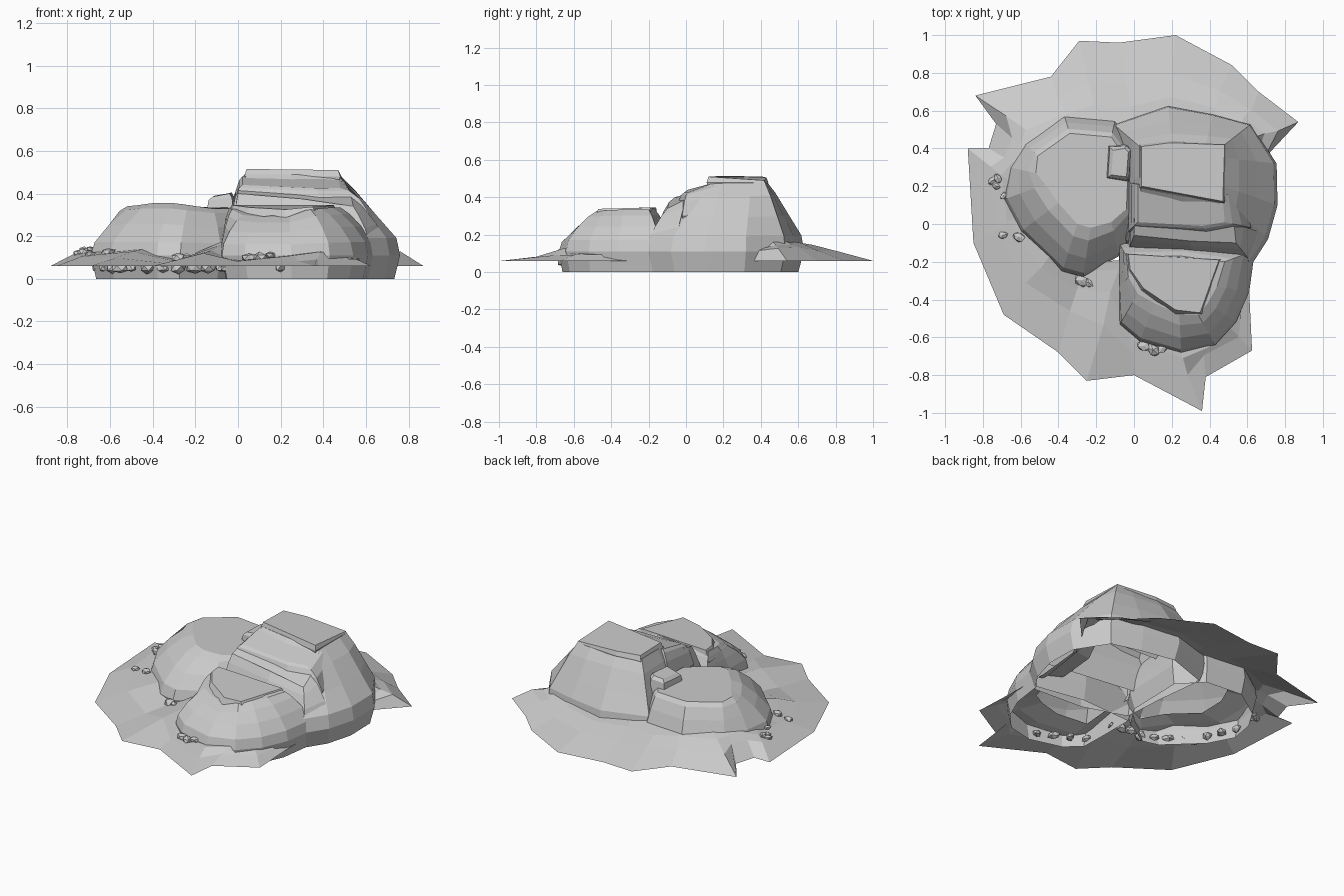
import bpy, bmesh, math, random
from mathutils import Vector, Matrix

random.seed(4)


def finish(name, bm, fix=True):
    if fix:
        bmesh.ops.recalc_face_normals(bm, faces=bm.faces)
    me = bpy.data.meshes.new(name)
    bm.to_mesh(me)
    bm.free()
    ob = bpy.data.objects.new(name, me)
    bpy.context.collection.objects.link(ob)
    return ob


def bridge(bm, a, b):
    n = len(a)
    for i in range(n):
        bm.faces.new((a[i], a[(i + 1) % n], b[(i + 1) % n], b[i]))


def rock(name, outline, top, levels, foot=0.0, belly=0.11):
    """Open-bottomed boulder: foot ring, widest ring, shoulder rings (inward, upward), flat top."""
    bm = bmesh.new()
    n = len(outline)
    cx = sum(p[0] for p in outline) / n
    cy = sum(p[1] for p in outline) / n
    rings = [[bm.verts.new((cx + (x - cx) * 0.93, cy + (y - cy) * 0.93, foot)) for x, y in outline]]
    for u, v in [(0, 0)] + levels + [(1, 1)]:
        rings.append([bm.verts.new((x + (tx - x) * u, y + (ty - y) * u, belly + (tz - belly) * v))
                      for (x, y), (tx, ty, tz) in zip(outline, top)])
    for a, b in zip(rings, rings[1:]):
        bridge(bm, a, b)
    bm.faces.new(rings[-1])
    return finish(name, bm)


# Large boulder on the right
rock("large_boulder",
     [(-0.05, -0.10), (0.25, -0.20), (0.62, -0.22), (0.71, -0.08), (0.76, 0.10), (0.755, 0.32),
      (0.62, 0.53), (0.42, 0.585), (0.18, 0.63), (-0.11, 0.53), (-0.07, 0.20)],
     [(0.04, 0.19, .49), (0.25, 0.15, .49), (0.44, 0.13, .48), (0.47, 0.14, .48), (0.475, 0.20, .48),
      (0.48, 0.35, .48), (0.48, 0.42, .485), (0.38, 0.42, .49), (0.20, 0.42, .50), (0.03, 0.41, .49), (0.03, 0.25, .49)],
     [(0.06, 0.22), (0.38, 0.50), (0.72, 0.80)])
# Slab and stepped ledges of the large boulder
rock("top_slab",
     [(0.03, 0.19), (0.48, 0.11), (0.485, 0.42), (0.20, 0.44), (0.03, 0.42)],
     [(0.04, 0.20, .515), (0.47, 0.12, .51), (0.48, 0.42, .49), (0.19, 0.43, .505), (0.04, 0.41, .51)],
     [], foot=0.42, belly=0.48)
rock("upper_ledge",
     [(-0.03, 0.22), (-0.03, -0.04), (0.40, -0.06), (0.62, -0.02), (0.56, 0.20)],
     [(0.02, 0.21, .48), (0.02, 0.01, .44), (0.36, -0.01, .425), (0.48, 0.01, .425), (0.47, 0.14, .475)],
     [(0.35, 0.6), (0.7, 0.9)], foot=0.25, belly=0.3)
rock("lower_ledge",
     [(-0.03, 0.05), (-0.03, -0.14), (0.30, -0.18), (0.62, -0.20), (0.70, -0.05)],
     [(0.00, 0.03, .425), (0.00, -0.06, .40), (0.30, -0.09, .375), (0.54, -0.10, .34), (0.53, 0.0, .39)],
     [(0.3, 0.45), (0.7, 0.8)], foot=0.1, belly=0.15)

# Left boulder
rock("left_boulder",
     [(-0.69, 0.13), (-0.66, 0.30), (-0.58, 0.43), (-0.37, 0.575), (-0.10, 0.55), (0.04, 0.40), (0.03, 0.0),
      (-0.08, -0.17), (-0.27, -0.28), (-0.38, -0.25), (-0.60, -0.04)],
     [(-0.47, 0.21, .345), (-0.52, 0.27, .34), (-0.51, 0.36, .335), (-0.34, 0.48, .34), (-0.12, 0.46, .335),
      (-0.03, 0.33, .335), (-0.04, 0.08, .33), (-0.12, 0.01, .33), (-0.23, -0.02, .345), (-0.30, 0.0, .355),
      (-0.40, 0.11, .355)],
     [(0.08, 0.26), (0.38, 0.60), (0.74, 0.90)])

# Front boulder and its raised cap
rock("front_boulder",
     [(-0.08, -0.10), (-0.08, -0.34), (-0.075, -0.53), (0.03, -0.62), (0.25, -0.68), (0.43, -0.64),
      (0.54, -0.52), (0.61, -0.36), (0.64, -0.14), (0.30, -0.08)],
     [(-0.04, -0.17, .335), (-0.03, -0.28, .325), (0.02, -0.37, .30), (0.11, -0.42, .29), (0.24, -0.48, .29),
      (0.34, -0.48, .325), (0.39, -0.42, .33), (0.44, -0.33, .335), (0.48, -0.20, .335), (0.25, -0.17, .34)],
     [(0.08, 0.28), (0.38, 0.60), (0.72, 0.86)])
rock("front_cap",
     [(-0.06, -0.15), (-0.05, -0.25), (0.03, -0.36), (0.22, -0.48), (0.38, -0.49), (0.48, -0.18)],
     [(-0.03, -0.16, .345), (-0.02, -0.24, .345), (0.05, -0.34, .335), (0.22, -0.455, .325), (0.35, -0.47, .338),
      (0.45, -0.19, .345)],
     [], foot=0.25, belly=0.28)

# Small wedged stone between the boulders
rock("wedged_stone",
     [(-0.15, 0.24), (-0.02, 0.22), (-0.01, 0.40), (-0.03, 0.42), (-0.14, 0.42)],
     [(-0.12, 0.26, .385), (-0.04, 0.25, .40), (-0.03, 0.38, .405), (-0.05, 0.40, .40), (-0.11, 0.39, .39)],
     [(0.4, 0.8)], foot=0.25, belly=0.30)

# Ragged earth skirt: rim at constant height, climbing unevenly to the foot of each boulder
outer = [(0.36, -0.99), (0.38, -0.81), (0.625, -0.67), (0.61, -0.36), (0.61, -0.10), (0.64, 0.20), (0.72, 0.38),
         (0.87, 0.54), (0.66, 0.70), (0.52, 0.84), (0.22, 1.0), (-0.08, 0.96), (-0.29, 0.97), (-0.44, 0.78),
         (-0.84, 0.68), (-0.73, 0.53), (-0.77, 0.40), (-0.88, 0.40), (-0.85, -0.10), (-0.69, -0.48),
         (-0.40, -0.68), (-0.25, -0.83), (0.0, -0.80)]
inner = [(0.22, -0.62), (0.38, -0.60), (0.49, -0.53), (0.56, -0.36), (0.57, -0.10), (0.60, 0.20), (0.64, 0.34),
         (0.64, 0.46), (0.57, 0.52), (0.40, 0.56), (0.18, 0.59), (0.0, 0.53), (-0.18, 0.53), (-0.35, 0.54),
         (-0.50, 0.45), (-0.58, 0.40), (-0.62, 0.32), (-0.65, 0.22), (-0.62, 0.04), (-0.44, -0.16),
         (-0.27, -0.25), (-0.08, -0.24), (-0.02, -0.56)]
crest = [.11, .13, .12, .10, .08, .08, .13, .165, .175, .165, .155, .165, .17, .175, .185, .18, .175, .155, .13, .14,
         .09, .16, .09]
bm = bmesh.new()
rings = []
for t in (0, 0.5, 0.78, 1):
    ring = []
    for (x, y), (ix, iy), h in zip(outer, inner, crest):
        j = random.uniform(-0.012, 0.012) if 0 < t < 1 else 0
        ring.append(bm.verts.new((x + (ix - x) * t + j, y + (iy - y) * t - j, 0.06 + (h - 0.06) * t ** 0.8 + j)))
    rings.append(ring)
rings.append([bm.verts.new((x * 0.8, y * 0.8, h + 0.02)) for (x, y), h in zip(inner, crest)])
for a, b in zip(rings, rings[1:]):
    bridge(bm, a, b)
finish("earth_skirt", bm, fix=False)


# Pebbles scattered at the foot of the boulders
def pebble(x, y, z, r):
    bm = bmesh.new()
    bmesh.ops.create_icosphere(bm, subdivisions=1, radius=r)
    for v in bm.verts:
        v.co *= random.uniform(0.8, 1.15)
    bmesh.ops.transform(bm, verts=bm.verts, matrix=Matrix.Translation((x, y, z)) @
                        Matrix.Rotation(random.uniform(0, 6), 4, 'Z') @ Matrix.Diagonal((1.25, 0.9, 0.75, 1)))
    finish("pebble", bm)


for p in [(-0.75, 0.23, .12, .025), (-0.72, 0.24, .135, .025), (-0.73, 0.20, .125, .02), (-0.69, 0.15, .14, .02),
          (-0.695, -0.06, .115, .025), (-0.61, -0.07, .125, .03), (-0.28, -0.30, .10, .035), (-0.24, -0.31, .10, .025),
          (0.05, -0.645, .10, .03), (0.10, -0.665, .10, .035), (0.15, -0.66, .11, .025)]:
    pebble(*p)
for a, b, n in [((-0.66, 0.15), (-0.55, -0.12), 4), ((-0.5, -0.15), (-0.28, -0.28), 4), ((-0.2, -0.26), (-0.08, -0.3), 3),
                ((-0.06, -0.5), (0.2, -0.65), 4)]:
    for i in range(n):
        p = Vector(a).lerp(Vector(b), i / (n - 1))
        pebble(p.x, p.y, 0.05, random.uniform(0.025, 0.038))
